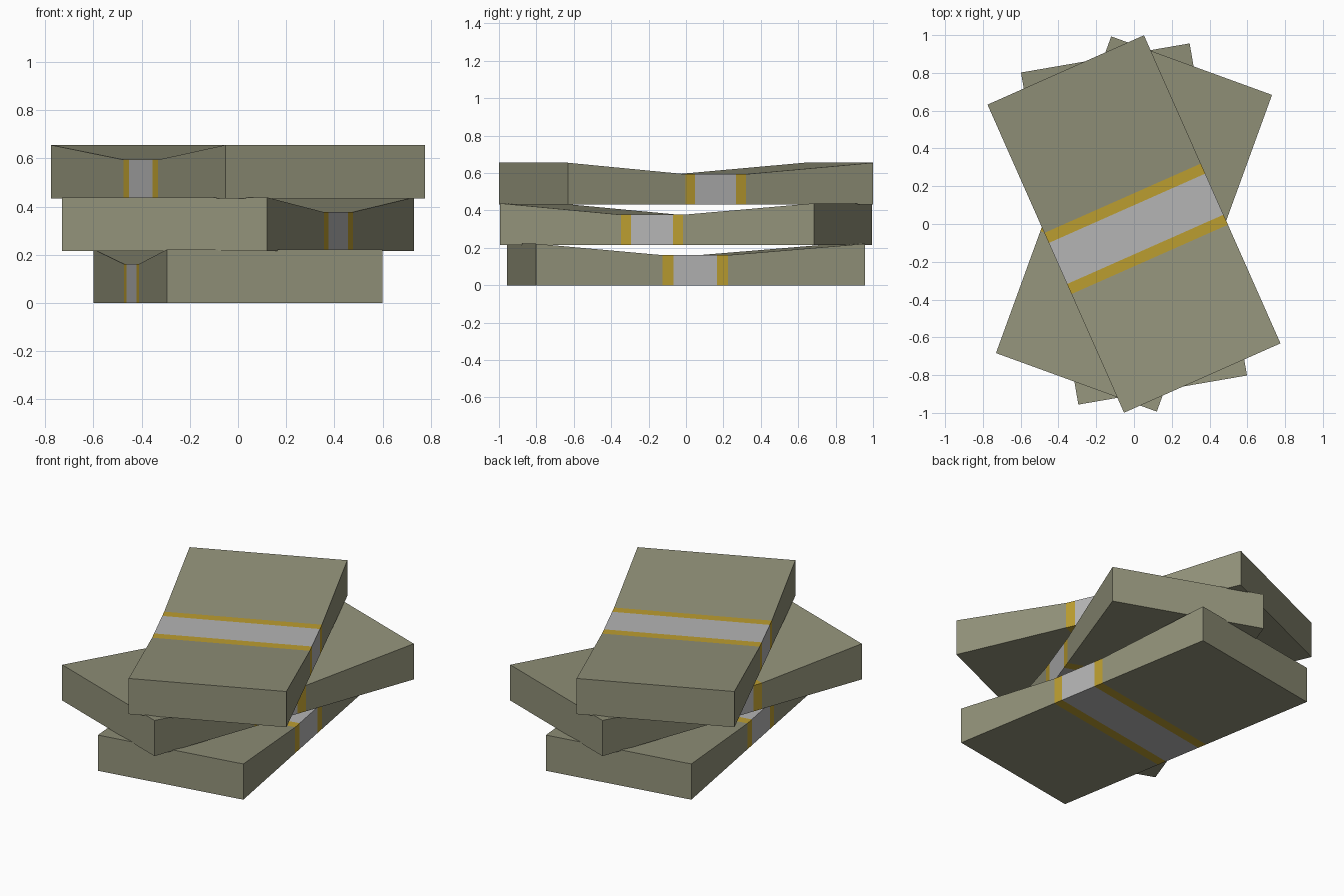
import bpy, bmesh, math

if "Cube" in bpy.data.objects:
    bpy.data.objects.remove(bpy.data.objects["Cube"])

def material(name, rgb):
    m = bpy.data.materials.new(name)
    m.diffuse_color = (*rgb, 1.0)
    m.use_nodes = True
    m.node_tree.nodes["Principled BSDF"].inputs["Base Color"].default_value = m.diffuse_color
    return m

MATS = [material("paper_green", (0.29, 0.29, 0.195)),
        material("band_grey", (0.46, 0.46, 0.46)),
        material("band_gold", (0.50, 0.34, 0.03))]

WIDTH, LENGTH, HEIGHT, WAIST = 0.906, 1.784, 0.222, 0.161
BAND_Y, BAND_HALF, GREY_HALF = -0.028, 0.177, 0.119

def bundle(name, z, degrees):
    """Stack of notes: flat base, top pinched to a flat waist under a striped band."""
    # stations along the length: (y, top height)
    stations = [(-LENGTH / 2, HEIGHT)]
    stations += [(BAND_Y + o, WAIST) for o in (-BAND_HALF, -GREY_HALF, GREY_HALF, BAND_HALF)]
    stations += [(LENGTH / 2, HEIGHT)]
    section_mats = [0, 2, 1, 2, 0]

    bm = bmesh.new()
    w = WIDTH / 2
    rings = [[bm.verts.new(p) for p in ((-w, y, 0), (w, y, 0), (w, y, h), (-w, y, h))]
             for y, h in stations]
    for a, b, mat in zip(rings, rings[1:], section_mats):
        for i in range(4):
            j = (i + 1) % 4
            bm.faces.new((a[i], a[j], b[j], b[i])).material_index = mat
    bm.faces.new(rings[0])
    bm.faces.new(rings[-1])
    bmesh.ops.recalc_face_normals(bm, faces=bm.faces)

    mesh = bpy.data.meshes.new(name)
    bm.to_mesh(mesh)
    bm.free()
    for m in MATS:
        mesh.materials.append(m)
    obj = bpy.data.objects.new(name, mesh)
    obj.location.z = z
    obj.rotation_euler.z = math.radians(degrees)
    bpy.context.collection.objects.link(obj)

# three bundles, each turned a different way
for name, z, turn in (("bottom_bundle", 0.0, 9.8),
                      ("middle_bundle", 0.216, -20.0),
                      ("top_bundle", 0.433, 23.9)):
    bundle(name, z, turn)
